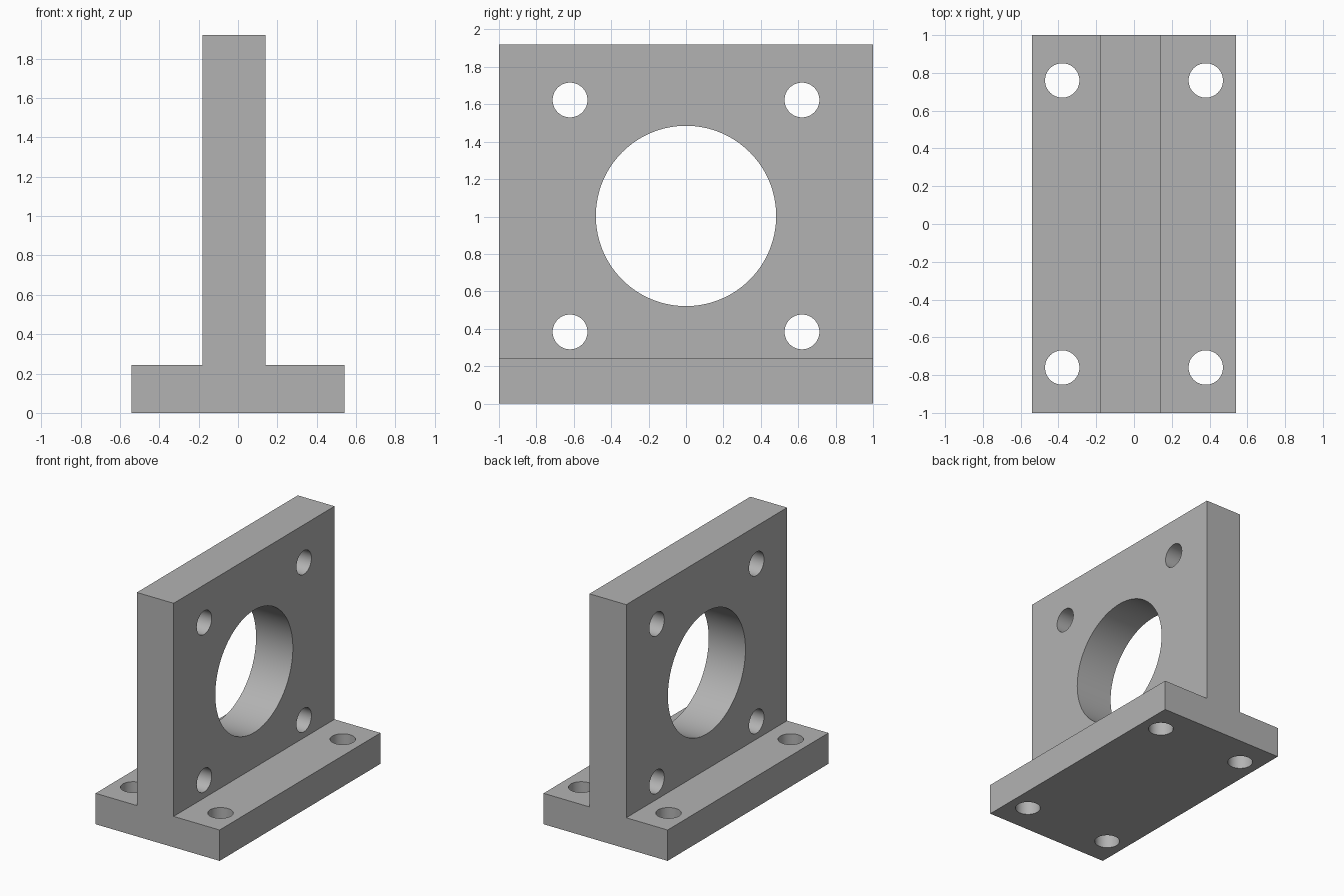
import bpy, bmesh, math
from mathutils import Matrix, Vector

cube = bpy.data.objects.get("Cube")
if cube:
    bpy.data.objects.remove(cube, do_unlink=True)

# Single grey finish
grey = bpy.data.materials.new("plain_grey")
grey.use_nodes = True
colour = (0.45, 0.45, 0.45, 1)
grey.diffuse_color = colour
grey.node_tree.nodes["Principled BSDF"].inputs["Base Color"].default_value = colour

BASE_HALF, BASE_TOP, TOP = 0.54, 0.243, 1.92
PLATE_LEFT, PLATE_RIGHT = 0.14, -0.18
BORE_Z = 1.003


def add_object(name, bm):
    bmesh.ops.recalc_face_normals(bm, faces=bm.faces)
    mesh = bpy.data.meshes.new(name)
    bm.to_mesh(mesh)
    bm.free()
    mesh.materials.append(grey)
    obj = bpy.data.objects.new(name, mesh)
    bpy.context.scene.collection.objects.link(obj)
    return obj


def drill(bm, centre, radius, depth, axis, sides=64):
    turn = Vector((0, 0, 1)).rotation_difference(Vector(axis)).to_matrix().to_4x4()
    bmesh.ops.create_cone(bm, cap_ends=True, segments=sides, radius1=radius,
                          radius2=radius, depth=depth,
                          matrix=Matrix.Translation(centre) @ turn)


# Bracket: inverted T profile swept along y
profile = [(-BASE_HALF, 0), (BASE_HALF, 0), (BASE_HALF, BASE_TOP),
           (PLATE_LEFT, BASE_TOP), (PLATE_LEFT, TOP), (PLATE_RIGHT, TOP),
           (PLATE_RIGHT, BASE_TOP), (-BASE_HALF, BASE_TOP)]
bm = bmesh.new()
face = bm.faces.new([bm.verts.new((x, -1, z)) for x, z in profile])
swept = bmesh.ops.extrude_face_region(bm, geom=[face])["geom"]
bmesh.ops.translate(bm, vec=(0, 2, 0),
                    verts=[v for v in swept if isinstance(v, bmesh.types.BMVert)])
bracket = add_object("mounting_bracket", bm)

# Main bore, four plate holes and four base holes
bm = bmesh.new()
drill(bm, (-0.02, 0, BORE_Z), 0.482, 0.6, (1, 0, 0), 128)
for sy in (-1, 1):
    for s in (-1, 1):
        drill(bm, (-0.02, sy * 0.62, BORE_Z + s * 0.62), 0.093, 0.6, (1, 0, 0))
        drill(bm, (s * 0.38, sy * 0.76, BASE_TOP / 2), 0.091, 0.4, (0, 0, 1))
cutter = add_object("hole_cutter", bm)
cutter.hide_render = True

# Cut the holes and bake the result
cut = bracket.modifiers.new("holes", "BOOLEAN")
cut.operation = "DIFFERENCE"
cut.solver = "EXACT"
cut.object = cutter
bpy.ops.object.select_all(action="DESELECT")
bpy.context.view_layer.objects.active = bracket
bracket.select_set(True)
bpy.ops.object.modifier_apply(modifier=cut.name)
bpy.data.objects.remove(cutter, do_unlink=True)

# Smooth hole walls, crisp edges
bpy.ops.object.shade_smooth_by_angle(angle=math.radians(30))
